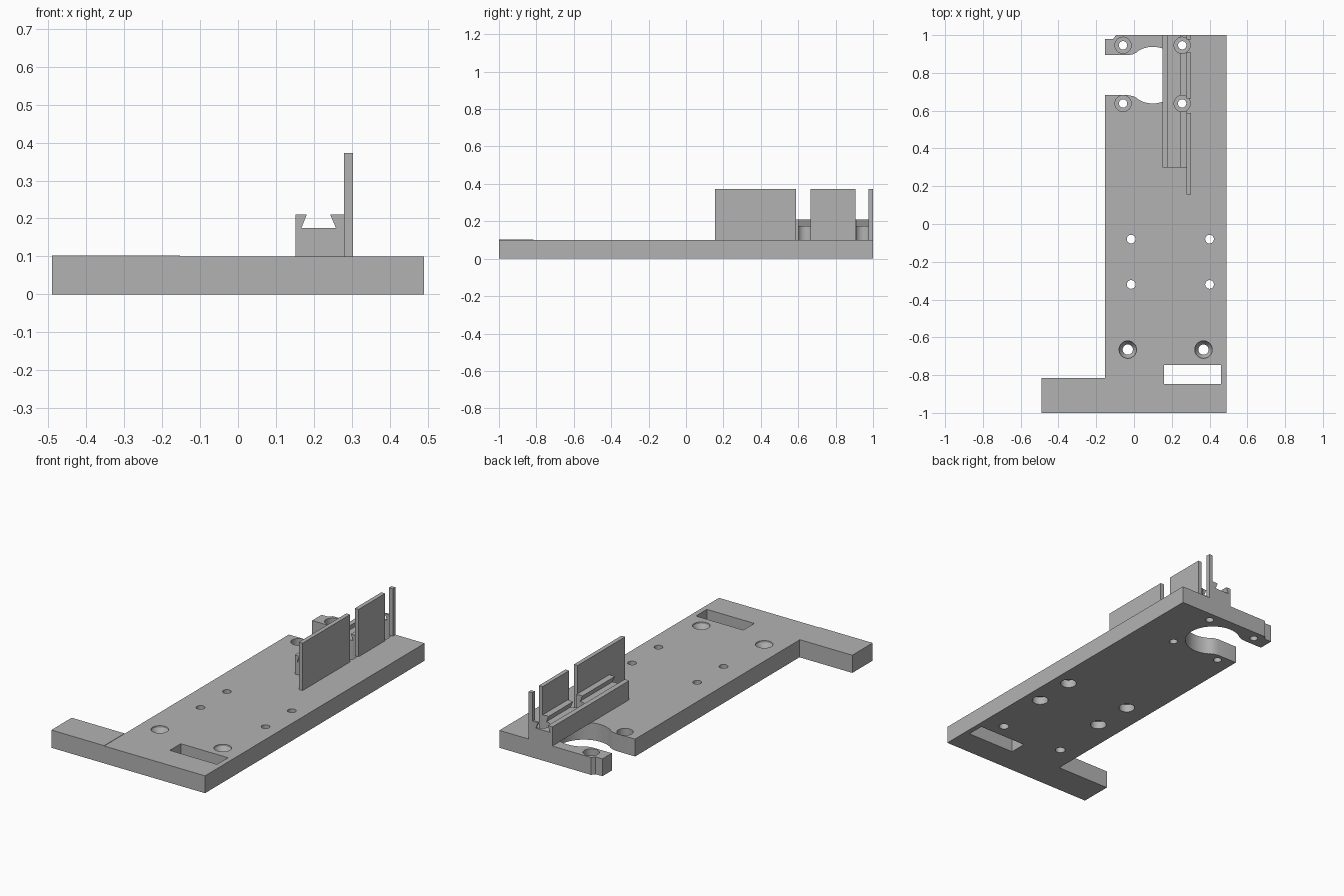
import bpy, bmesh, math

cube = bpy.data.objects.get("Cube")
if cube:
    bpy.data.objects.remove(cube, do_unlink=True)

GREY = (0.45, 0.45, 0.45, 1)
grey = bpy.data.materials.new("light grey plastic")
grey.use_nodes = True
grey.diffuse_color = GREY
grey.node_tree.nodes["Principled BSDF"].inputs["Base Color"].default_value = GREY

T = 0.1  # plate thickness


def make(name, bm):
    bmesh.ops.recalc_face_normals(bm, faces=bm.faces)
    mesh = bpy.data.meshes.new(name)
    bm.to_mesh(mesh)
    bm.free()
    mesh.materials.append(grey)
    obj = bpy.data.objects.new(name, mesh)
    bpy.context.collection.objects.link(obj)
    return obj


def prism(name, points, offset):
    """Extrude a closed outline of 3D points along offset."""
    bm = bmesh.new()
    face = bm.faces.new([bm.verts.new(p) for p in points])
    side = bmesh.ops.extrude_face_region(bm, geom=[face])["geom"]
    bmesh.ops.translate(bm, vec=offset, verts=[v for v in side if isinstance(v, bmesh.types.BMVert)])
    return make(name, bm)


def box(name, x0, x1, y0, y1, z0, z1):
    return prism(name, [(x0, y0, z0), (x1, y0, z0), (x1, y1, z0), (x0, y1, z0)], (0, 0, z1 - z0))


def bore(x, y, profile):
    """Round cutter from (radius, height) pairs, bottom to top."""
    bm = bmesh.new()
    n = 40
    rings = [[bm.verts.new((x + r * math.cos(math.tau * i / n), y + r * math.sin(math.tau * i / n), z))
              for i in range(n)] for r, z in profile]
    for a, b in zip(rings, rings[1:]):
        for i in range(n):
            j = (i + 1) % n
            bm.faces.new((a[i], a[j], b[j], b[i]))
    bm.faces.new(rings[0])
    bm.faces.new(rings[-1])
    return make("hole_cutter", bm)


def cut(obj, cutters):
    for c in cutters:
        c.hide_render = True
        mod = obj.modifiers.new("cut", "BOOLEAN")
        mod.operation = "DIFFERENCE"
        mod.solver = "EXACT"
        mod.object = c
    bpy.context.view_layer.update()
    graph = bpy.context.evaluated_depsgraph_get()
    mesh = bpy.data.meshes.new_from_object(obj.evaluated_get(graph))
    obj.modifiers.clear()
    obj.data = mesh


def smooth(obj):
    bpy.ops.object.select_all(action="DESELECT")
    obj.select_set(True)
    bpy.context.view_layer.objects.active = obj
    bpy.ops.object.shade_smooth_by_angle(angle=math.radians(30))


# Base plate outline with the round, open-sided notch near the back
CX, CY, R = 0.1, 0.788, 0.15
lower = [(-0.153, 0.682), (-0.03, 0.682), (-0.005, 0.677), (0.015, 0.667)]
arc = [(CX + R * math.cos(a), CY + R * math.sin(a))
       for a in (math.radians(-120 + 6 * i) for i in range(41))]
upper = [(x, 2 * CY - y) for x, y in reversed(lower)]
outline = [(-0.153, -1), (0.49, -1), (0.49, 1), (-0.095, 1), (-0.11, 0.98), (-0.153, 0.98)]
outline += list(reversed(lower + arc + upper))
plate = prism("base_plate", [(x, y, 0) for x, y in outline], (0, 0, T))

# Side foot at the front
box("side_foot", -0.49, -0.153, -1, -0.815, 0, T + 0.002)

# Plate holes: counterbored, nut-pocketed and countersunk
screw = [(0.022, -0.1), (0.022, 0.05), (0.043, 0.05), (0.043, 0.5)]
nut = [(0.043, -0.1), (0.043, 0.045), (0.023, 0.045), (0.023, 0.5)]
sink = [(0.027, -0.1), (0.027, 0.06), (0.046, 0.09), (0.046, 0.5)]
rail_bores = [bore(0.255, y, screw) for y in (0.638, 0.946)]
cutters = rail_bores + [bore(-0.058, y, screw) for y in (0.638, 0.946)]
cutters += [bore(x, y, nut) for x in (-0.015, 0.4) for y in (-0.08, -0.32)]
cutters += [bore(x, -0.665, sink) for x in (-0.033, 0.368)]
cutters.append(box("slot_cutter", 0.158, 0.46, -0.847, -0.747, -0.1, 0.3))
cut(plate, cutters)

# Dovetail rail
section = [(0.152, T), (0.279, T), (0.279, 0.21), (0.243, 0.21), (0.258, 0.175),
           (0.167, 0.175), (0.181, 0.21), (0.152, 0.21)]
rail = prism("dovetail_rail", [(x, 0.3, z) for x, z in section], (0, 0.7, 0))
cut(rail, rail_bores)

for c in cutters:
    bpy.data.objects.remove(c, do_unlink=True)
smooth(plate)
smooth(rail)

# Thin upright wall, split by gaps beside the screw holes
for name, y0, y1 in (("front_wall", 0.155, 0.588), ("middle_wall", 0.665, 0.907), ("back_wall", 0.977, 1)):
    box(name, 0.279, 0.303, y0, y1, T, 0.373)
